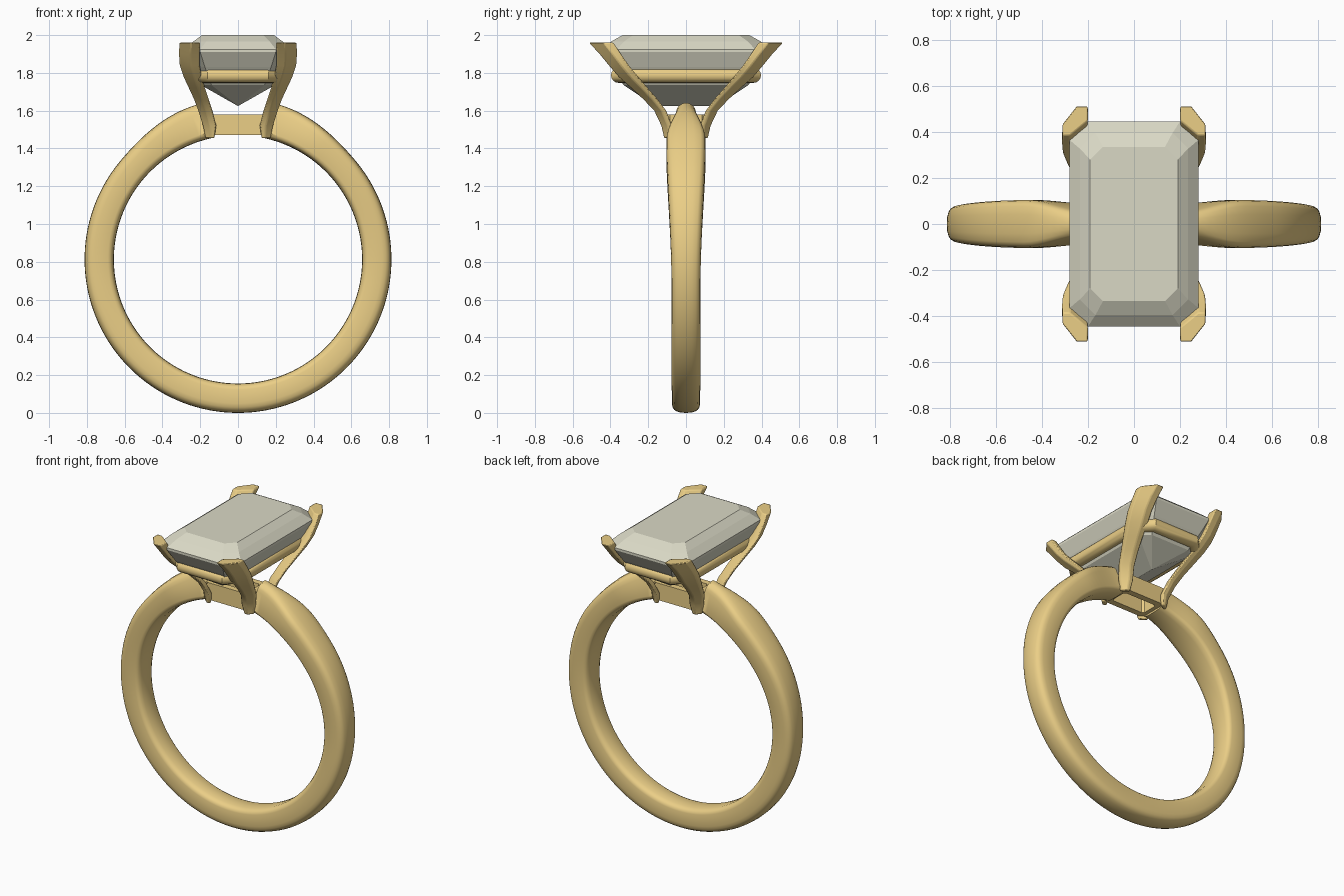
import bpy, bmesh, math
from mathutils import Vector

if "Cube" in bpy.data.objects:
    bpy.data.objects.remove(bpy.data.objects["Cube"])


def material(name, colour):
    m = bpy.data.materials.new(name)
    m.diffuse_color = colour
    m.use_nodes = True
    m.node_tree.nodes["Principled BSDF"].inputs["Base Color"].default_value = m.diffuse_color
    return m


GOLD = material("gold", (0.83, 0.62, 0.24, 1))
CRYSTAL = material("crystal", (0.70, 0.69, 0.56, 0.8))


def loft(name, rings, mat, loop=False, smooth=35):
    """Skin a list of equal-length point rings; cap the ends unless looped."""
    bm = bmesh.new()
    vs = [[bm.verts.new(p) for p in r] for r in rings]
    n = len(vs[0])
    for i in range(len(vs) if loop else len(vs) - 1):
        a, b = vs[i], vs[(i + 1) % len(vs)]
        for j in range(n):
            k = (j + 1) % n
            bm.faces.new((a[j], a[k], b[k], b[j]))
    if not loop:
        bm.faces.new(vs[0])
        bm.faces.new(vs[-1])
    bmesh.ops.recalc_face_normals(bm, faces=bm.faces)
    me = bpy.data.meshes.new(name)
    bm.to_mesh(me)
    bm.free()
    ob = bpy.data.objects.new(name, me)
    bpy.context.collection.objects.link(ob)
    me.materials.append(mat)
    if smooth:
        bpy.ops.object.select_all(action='DESELECT')
        bpy.context.view_layer.objects.active = ob
        ob.select_set(True)
        bpy.ops.object.shade_smooth_by_angle(angle=math.radians(smooth))
    return ob


def octagon(hx, hy, c, z):
    q = [(hx, hy - c), (hx - c, hy)]
    pts = q + [(-x, y) for x, y in reversed(q)]
    pts += [(-x, -y) for x, y in pts]
    return [(x, y, z) for x, y in pts]


def ease(keys, t):
    """Smooth interpolation through (position, value) keys."""
    if t <= keys[0][0]:
        return keys[0][1]
    for (a, va), (b, vb) in zip(keys, keys[1:]):
        if t <= b:
            f = (t - a) / (b - a)
            return va + (vb - va) * f * f * (3 - 2 * f)
    return keys[-1][1]


# Shank: open ring, wider at the shoulders and pinched under the stone
CZ, R_IN = 0.8125, 0.657
INNER_W = [(13, 0.085), (38, 0.104), (100, 0.077), (180, 0.075)]
OUTER_W = [(13, 0.052), (36, 0.104), (100, 0.077), (180, 0.075)]
OUTER_R = [(13, 0.848), (50, 0.8125), (180, 0.8125)]
rings = []
START, STEPS = 12.5, 128
for i in range(STEPS + 1):
    deg = START + (360 - 2 * START) * i / STEPS
    d = min(deg, 360 - deg)
    wi, wo, ro = ease(INNER_W, d), ease(OUTER_W, d), ease(OUTER_R, d)
    half = [(R_IN, 0.0), (R_IN + 0.002, wi * 0.6), (R_IN + 0.010, wi - 0.014),
            (R_IN + 0.018, wi - 0.005), (R_IN + 0.032, wi),
            (ro - 0.050, wo), (ro - 0.030, wo - 0.004), (ro - 0.016, wo - 0.013),
            (ro - 0.008, wo - 0.026), (ro - 0.002, wo * 0.4), (ro, 0.0)]
    prof = half + [(r, -y) for r, y in reversed(half[1:-1])]
    s, c = math.sin(math.radians(deg)), math.cos(math.radians(deg))
    rings.append([(r * s, y, CZ + r * c) for r, y in prof])
loft("shank", rings, GOLD)

# Base frame: small hollow rectangle joining the shank ends
frame = [octagon(hx, hy, 0.012, z) for hx, hy, z in
         [(0.165, 0.098, 1.47), (0.165, 0.098, 1.58), (0.12, 0.058, 1.58), (0.12, 0.058, 1.47)]]
loft("base_frame", frame, GOLD, loop=True)

# Gallery rail: round bar following the outline of the stone
rail = []
for i in range(16):
    a = 2 * math.pi * i / 16
    o = 0.04 * math.cos(a)
    rail.append(octagon(0.215 + o, 0.357 + o, 0.07 + 0.58 * o, 1.787 + 0.04 * math.sin(a)))
loft("gallery_rail", rail, GOLD, loop=True)

# Prongs: one flared claw, mirrored to four corners (z, x0, x1, y0, y1)
claw = [(1.455, .125, .172, .075, .115), (1.52, .115, .185, .075, .130),
        (1.60, .135, .210, .105, .168), (1.66, .155, .232, .150, .225),
        (1.72, .175, .260, .203, .290), (1.78, .192, .288, .255, .357),
        (1.84, .203, .308, .303, .408), (1.90, .204, .312, .345, .457),
        (1.96, .200, .310, .385, .513)]
rings = []
for z, x0, x1, y0, y1 in claw:
    w, h = x1 - x0, y1 - y0
    rings.append([(x0, y1, z), (x0 + w * .45, y1, z), (x1, y0 + h * .4, z),
                  (x1, y0, z), (x1 - w * .3, y0, z), (x0, y0 + h * .5, z)])
prongs = loft("prongs", rings, GOLD, smooth=30)
bevel = prongs.modifiers.new("soft_edges", 'BEVEL')
bevel.width, bevel.segments = 0.006, 2
bevel.limit_method, bevel.angle_limit = 'ANGLE', math.radians(28)
mirror = prongs.modifiers.new("four_corners", 'MIRROR')
mirror.use_axis = (True, True, False)

# Stone: step-cut crown, girdle and keeled pavilion, flat facets
stone = [(0.19, 0.335, 0.055, 2.0), (0.235, 0.395, 0.068, 1.967), (0.28, 0.445, 0.08, 1.925),
         (0.28, 0.445, 0.08, 1.91), (0.245, 0.395, 0.07, 1.83), (0.195, 0.33, 0.055, 1.735),
         (0.003, 0.165, 0.002, 1.626)]
loft("stone", [octagon(*s) for s in stone], CRYSTAL, smooth=0)
